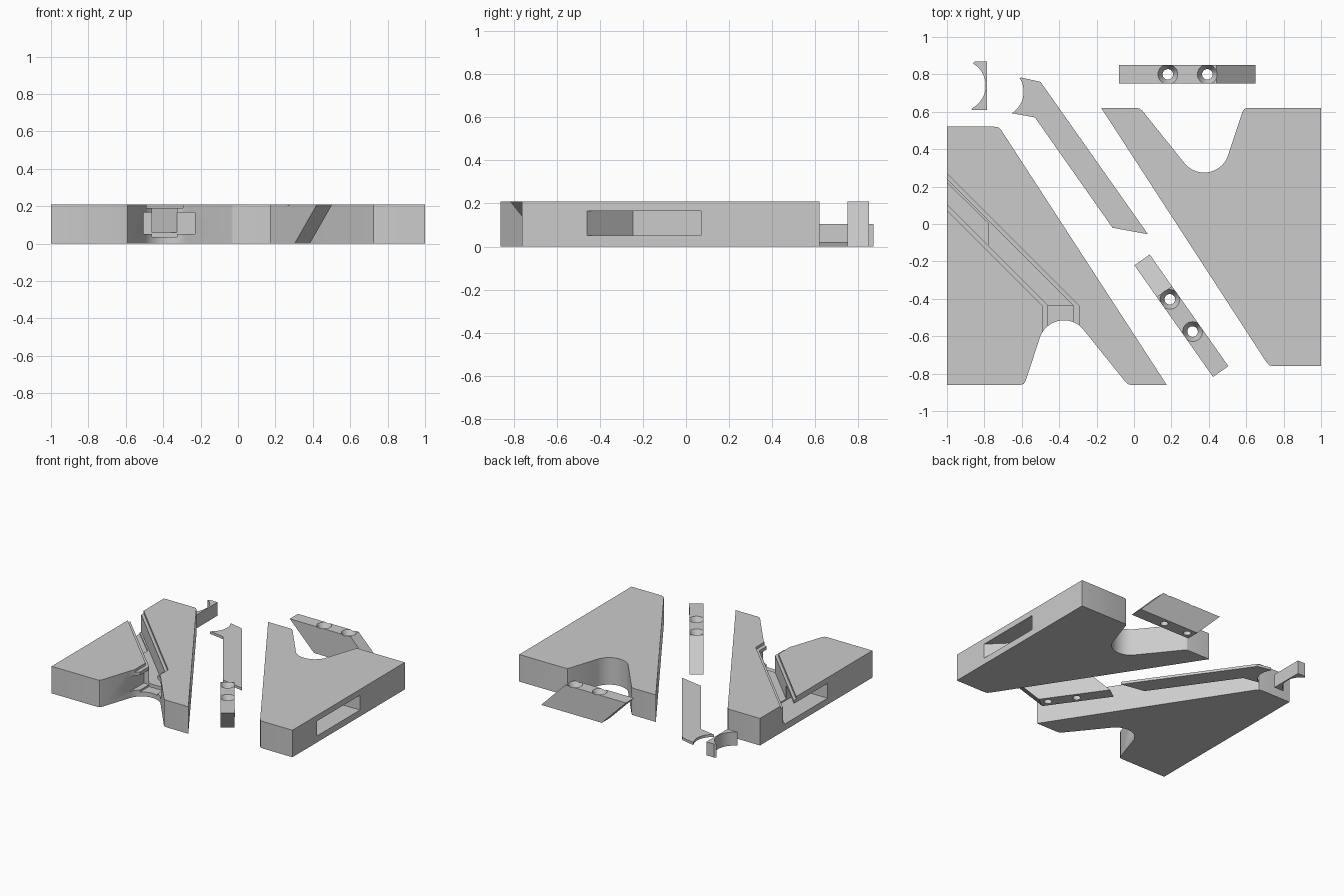
import bpy, bmesh
from math import radians, cos, sin, atan2, hypot
from mathutils import Matrix, Vector

cube = bpy.data.objects.get("Cube")
if cube:
    bpy.data.objects.remove(cube, do_unlink=True)

H = 0.21
grey = bpy.data.materials.new("plain grey")
grey.use_nodes = True
grey.diffuse_color = (0.6, 0.6, 0.6, 1)
grey.node_tree.nodes["Principled BSDF"].inputs["Base Color"].default_value = (0.6, 0.6, 0.6, 1)


def make(name, bm):
    bmesh.ops.recalc_face_normals(bm, faces=bm.faces[:])
    mesh = bpy.data.meshes.new(name)
    bm.to_mesh(mesh)
    bm.free()
    mesh.materials.append(grey)
    obj = bpy.data.objects.new(name, mesh)
    bpy.context.collection.objects.link(obj)
    return obj


def prism(name, outline, z0, z1):
    bm = bmesh.new()
    face = bm.faces.new([bm.verts.new((x, y, z0)) for x, y in outline])
    top = bmesh.ops.extrude_face_region(bm, geom=[face])["geom"]
    verts = [v for v in top if isinstance(v, bmesh.types.BMVert)]
    bmesh.ops.translate(bm, verts=verts, vec=(0, 0, z1 - z0))
    return make(name, bm)


def box(name, x0, x1, y0, y1, z0, z1):
    return prism(name, [(x0, y0), (x1, y0), (x1, y1), (x0, y1)], z0, z1)


def arc(cx, cy, r, start, end, n=20):
    angles = [radians(start + (end - start) * i / n) for i in range(n + 1)]
    return [(cx + r * cos(a), cy + r * sin(a)) for a in angles]


def cut(obj, cutter):
    cutter.hide_render = True
    mod = obj.modifiers.new("cut", "BOOLEAN")
    mod.operation = "DIFFERENCE"
    mod.solver = "EXACT"
    mod.object = cutter
    bpy.context.view_layer.objects.active = obj
    bpy.ops.object.modifier_apply(modifier=mod.name)
    bpy.data.objects.remove(cutter, do_unlink=True)


def smooth(obj):
    bpy.ops.object.select_all(action="DESELECT")
    obj.select_set(True)
    bpy.context.view_layer.objects.active = obj
    bpy.ops.object.shade_smooth_by_angle(angle=radians(25))


def turned(points):
    # half turn that carries one body outline onto the other
    return [(-x, -y - 0.24) for x, y in points]


# Two wedge bodies with a rounded notch and a side pocket
body = [(1, -0.76), (1, 0.62), (0.605, 0.62), (0.59, 0.615), (0.58, 0.60)]
body += arc(0.375, 0.41, 0.135, -16, -140)
body += [(0.045, 0.605), (0.03, 0.617), (0.015, 0.62), (-0.175, 0.62),
         (0.71, -0.742), (0.724, -0.756), (0.745, -0.76)]
pocket = [(1.1, -0.558), (1.1, 0.07), (0.78, 0.07), (0.78, -0.245)]

right_body = prism("plain_body", body, 0, H)
cut(right_body, prism("pocket_cutter", pocket, 0.05, 0.165))
grooved_body = prism("grooved_body", turned(body), 0, H)
cut(grooved_body, prism("pocket_cutter", turned(pocket), 0.05, 0.165))


# Stepped diagonal groove running from the side into the notch
def groove(x0, x1, z0, z1):
    bend = -0.435
    far = bend + 1.1
    path = [(-1.1, far + x1), (x1, bend), (x1, -0.65),
            (x0, -0.65), (x0, bend), (-1.1, far + x0)]
    return prism("groove_cutter", path, z0, z1)


cut(grooved_body, groove(-0.49, -0.295, 0.19, 0.3))
cut(grooved_body, groove(-0.46, -0.325, 0.06, 0.25))
cut(grooved_body, box("drop_cutter", -0.46, -0.325, -0.65, -0.435, 0.035, 0.25))
cut(grooved_body, box("mouth_cutter", -0.505, -0.23, -0.65, -0.435, 0.05, 0.165))

# Thin cover strip with a curved end
cover = [(-0.5, 0.76), (0.075, -0.055), (-0.115, -0.02), (-0.53, 0.57)]
cover_strip = prism("cover_strip", cover + arc(-0.725, 0.707, 0.135, -58, 33) + [(-0.603, 0.783)], 0, 0.02)

# Curved filler block
filler = [(-0.85, 0.87), (-0.785, 0.87), (-0.785, 0.61), (-0.87, 0.61)]
filler_block = prism("filler_block", filler + arc(-0.93, 0.74, 0.137, -60, 60), 0, 0.105)


# Slanted bars, each with two countersunk holes
def bar(name, start, end):
    length, slope, half = 0.73, 0.208, 0.05
    bm = bmesh.new()
    side = [(0, 0), (length - slope, 0), (length, H), (slope, H)]
    face = bm.faces.new([bm.verts.new((x, -half, z)) for x, z in side])
    top = bmesh.ops.extrude_face_region(bm, geom=[face])["geom"]
    verts = [v for v in top if isinstance(v, bmesh.types.BMVert)]
    bmesh.ops.translate(bm, verts=verts, vec=(0, 2 * half, 0))
    obj = make(name, bm)
    for s in (0.258, 0.469):
        for r0, r1, z0, z1 in ((0.028, 0.028, -0.1, 0.3), (0.024, 0.054, 0.155, 0.212)):
            hole = bmesh.new()
            bmesh.ops.create_cone(hole, cap_ends=True, segments=32, radius1=r0, radius2=r1, depth=z1 - z0,
                                  matrix=Matrix.Translation((s, 0, (z0 + z1) / 2)))
            cut(obj, make("hole_cutter", hole))
    turn = atan2(end[1] - start[1], end[0] - start[0])
    obj.data.transform(Matrix.Translation(Vector((*start, 0))) @ Matrix.Rotation(turn, 4, "Z"))
    return obj


bars = [bar("middle_bar", (0.043, -0.192), (0.463, -0.788)),
        bar("back_bar", (0.65, 0.80), (-0.08, 0.80))]

for part in [right_body, grooved_body, cover_strip, filler_block] + bars:
    smooth(part)
